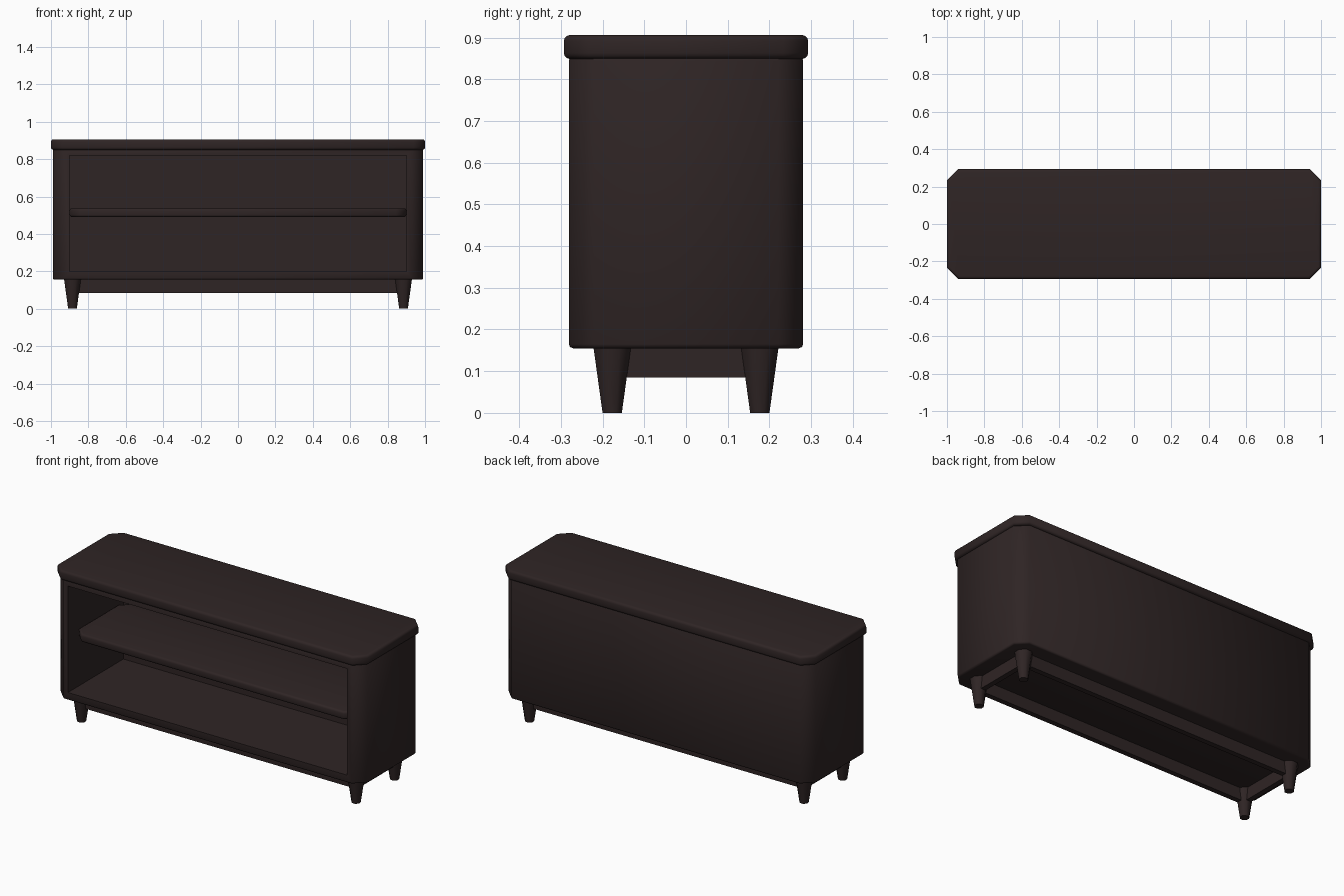
import bpy, bmesh, math
from mathutils import Matrix, Vector

if "Cube" in bpy.data.objects:
    bpy.data.objects.remove(bpy.data.objects["Cube"])

wood = bpy.data.materials.new("dark_brown_wood")
wood.diffuse_color = (0.028, 0.018, 0.018, 1)
wood.use_nodes = True
wood.node_tree.nodes["Principled BSDF"].inputs["Base Color"].default_value = wood.diffuse_color


def finish(bm, name, angle=50):
    bmesh.ops.recalc_face_normals(bm, faces=bm.faces)
    me = bpy.data.meshes.new(name)
    bm.to_mesh(me)
    bm.free()
    ob = bpy.data.objects.new(name, me)
    bpy.context.collection.objects.link(ob)
    me.materials.append(wood)
    bpy.ops.object.select_all(action='DESELECT')
    ob.select_set(True)
    bpy.context.view_layer.objects.active = ob
    bpy.ops.object.shade_smooth_by_angle(angle=math.radians(angle))
    return ob


def slab(hx, hy, z0, z1, chamfer, edge, segs=2):
    """Box with chamfered vertical corners and eased top and bottom rims."""
    bm = bmesh.new()
    pts = []
    for sx, sy in ((1, -1), (1, 1), (-1, 1), (-1, -1)):
        a = (sx * (hx - chamfer), sy * hy, z0)
        b = (sx * hx, sy * (hy - chamfer), z0)
        pts += [a, b] if sx * sy < 0 else [b, a]
    base = bm.faces.new([bm.verts.new(p) for p in pts])
    r = bmesh.ops.extrude_face_region(bm, geom=[base], use_keep_orig=True)
    top = [v for v in r["geom"] if isinstance(v, bmesh.types.BMVert)]
    bmesh.ops.translate(bm, verts=top, vec=(0, 0, z1 - z0))
    bmesh.ops.recalc_face_normals(bm, faces=bm.faces)
    rims = [e for e in bm.edges if abs(e.verts[0].co.z - e.verts[1].co.z) < 1e-5]
    bmesh.ops.bevel(bm, geom=rims, offset=edge, segments=segs, profile=0.5,
                    affect='EDGES')
    return bm


def box(name, size, loc):
    bm = bmesh.new()
    bmesh.ops.create_cube(bm, size=1, matrix=Matrix.LocRotScale(
        Vector(loc), None, Vector(size)))
    return finish(bm, name)


# cabinet body with an open front recess
bm = slab(0.99, 0.281, 0.155, 0.855, 0.06, 0.01)
bm.normal_update()
front = max((f for f in bm.faces if f.normal.y < -0.99), key=lambda f: f.calc_area())
bmesh.ops.inset_individual(bm, faces=[front], thickness=0.03)
for v in front.verts:
    v.co.x = math.copysign(0.9, v.co.x)
    v.co.z = 0.82 if v.co.z > 0.5 else 0.2
r = bmesh.ops.extrude_discrete_faces(bm, faces=[front])
for v in r["faces"][0].verts:
    v.co.y = 0.23
finish(bm, "cabinet_body")

# overhanging top board
finish(slab(1.0, 0.293, 0.849, 0.906, 0.06, 0.014, 3), "top_board")

# inner shelf
finish(slab(0.9, 0.235, 0.49, 0.537, 0.055, 0.012, 3), "shelf")

# tapered legs and the rails of the base frame
for s, side in ((1, "right"), (-1, "left")):
    for t, face in ((1, "back"), (-1, "front")):
        bm = bmesh.new()
        bmesh.ops.create_cone(
            bm, cap_ends=True, segments=8, radius1=0.025, radius2=0.049, depth=0.16,
            matrix=Matrix.Translation((s * 0.885, t * 0.177, 0.08))
            @ Matrix.Rotation(math.pi / 8, 4, 'Z'))
        finish(bm, f"{face}_{side}_leg")
    box(f"{side}_rail", (0.03, 0.354, 0.075), (s * 0.885, 0, 0.1225))
for t, face in ((1, "back"), (-1, "front")):
    box(f"{face}_rail", (1.77, 0.03, 0.075), (0, t * 0.177, 0.1225))
